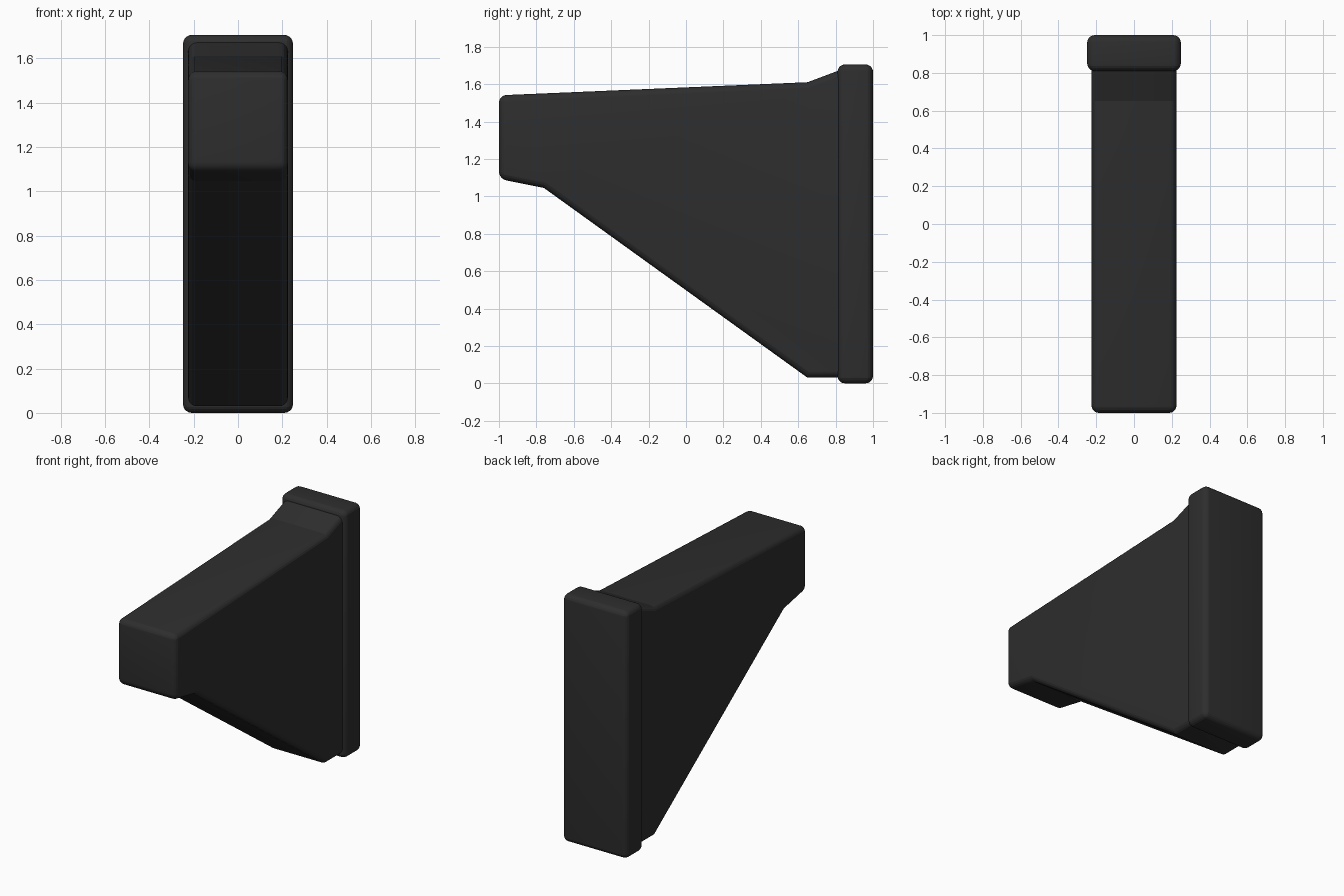
import bpy
import bmesh

cube = bpy.data.objects.get("Cube")
if cube:
    bpy.data.objects.remove(cube, do_unlink=True)

# Dark plastic used on every part
dark = bpy.data.materials.new("dark_charcoal")
dark.use_nodes = True
colour = (0.027, 0.027, 0.027, 1)
dark.diffuse_color = colour
dark.node_tree.nodes["Principled BSDF"].inputs["Base Color"].default_value = colour


def rounded_slab(name, profile, half_width, radius):
    """Extrude a side profile (y, z) across x and round its hard edges."""
    bm = bmesh.new()
    face = bm.faces.new([bm.verts.new((-half_width, y, z)) for y, z in profile])
    ext = bmesh.ops.extrude_face_region(bm, geom=[face])
    moved = [v for v in ext["geom"] if isinstance(v, bmesh.types.BMVert)]
    bmesh.ops.translate(bm, verts=moved, vec=(2 * half_width, 0, 0))
    bmesh.ops.recalc_face_normals(bm, faces=bm.faces)
    mesh = bpy.data.meshes.new(name)
    bm.to_mesh(mesh)
    bm.free()
    mesh.materials.append(dark)
    obj = bpy.data.objects.new(name, mesh)
    bpy.context.collection.objects.link(obj)

    # Only the box-like edges are rounded; gentle bends stay crisp
    bevel = obj.modifiers.new("rounding", "BEVEL")
    bevel.width = radius
    bevel.segments = 5
    bevel.limit_method = "ANGLE"
    bevel.angle_limit = 0.7
    bpy.ops.object.select_all(action="DESELECT")
    obj.select_set(True)
    bpy.context.view_layer.objects.active = obj
    bpy.ops.object.modifier_apply(modifier=bevel.name)
    bpy.ops.object.shade_smooth_by_angle(angle=0.28)
    return obj


# Upright plate at the back
rounded_slab("back_plate", [(0.81, 0), (1, 0), (1, 1.705), (0.81, 1.705)], 0.248, 0.04)

# Tapering arm that flares out to meet the plate
rounded_slab("bracket_arm", [
    (-1, 1.093), (-0.76, 1.045), (0.65, 0.03), (0.9, 0.03),
    (0.9, 1.67), (0.81, 1.67), (0.65, 1.61), (-1, 1.54),
], 0.225, 0.04)
